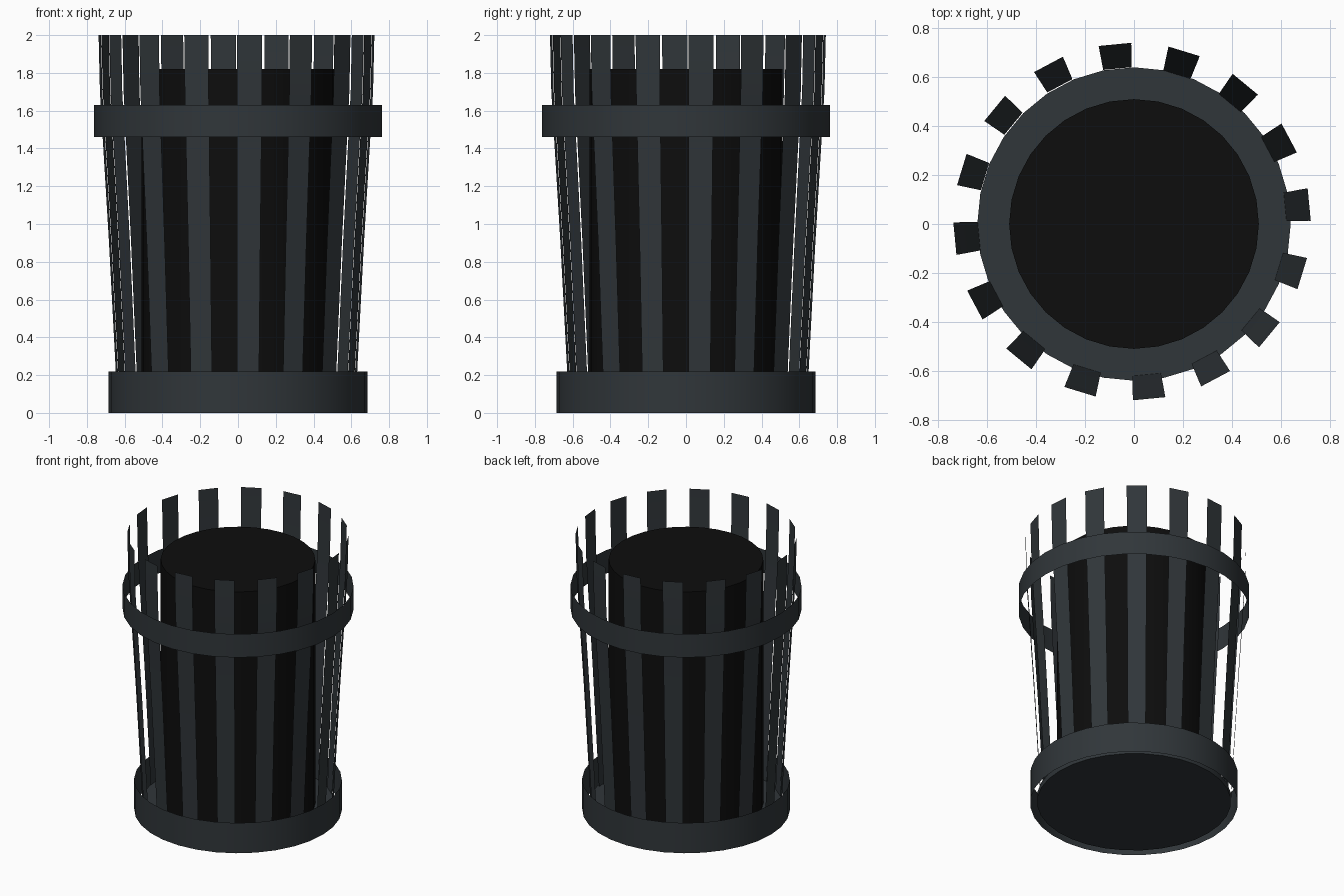
import bpy, bmesh, math
from mathutils import Matrix

if "Cube" in bpy.data.objects:
    bpy.data.objects.remove(bpy.data.objects["Cube"])


def material(name, rgb):
    m = bpy.data.materials.new(name)
    m.diffuse_color = (*rgb, 1)
    m.use_nodes = True
    m.node_tree.nodes["Principled BSDF"].inputs["Base Color"].default_value = m.diffuse_color
    return m


SLATE = material("dark_slate", (0.03, 0.037, 0.042))
BLACK = material("black", (0.004, 0.004, 0.004))


def finish(name, bm, mat, smooth=True):
    mesh = bpy.data.meshes.new(name)
    bm.to_mesh(mesh)
    bm.free()
    mesh.materials.append(mat)
    obj = bpy.data.objects.new(name, mesh)
    bpy.context.collection.objects.link(obj)
    if smooth:
        bpy.ops.object.select_all(action='DESELECT')
        obj.select_set(True)
        bpy.context.view_layer.objects.active = obj
        bpy.ops.object.shade_smooth_by_angle(angle=math.radians(40))
    return obj


def drum(name, radius, z0, z1, mat, capped):
    bm = bmesh.new()
    bmesh.ops.create_cone(bm, cap_ends=capped, segments=32, radius1=radius,
                          radius2=radius, depth=z1 - z0,
                          matrix=Matrix.Translation((0, 0, (z0 + z1) / 2)))
    return finish(name, bm, mat)


# Thin hoops, floor disc and dark inner bin
drum("lower_hoop", 0.685, 0.0, 0.22, SLATE, False)
drum("upper_hoop", 0.762, 1.46, 1.63, SLATE, False)
drum("floor_disc", 0.64, 0.01, 0.05, SLATE, True)
drum("inner_bin", 0.51, 0.05, 1.82, BLACK, True)

# Leaning slats: thin sheets following (radius, height, half width)
PROFILE = [(0.628, 0.05, 0.058), (0.638, 0.25, 0.059), (0.672, 0.9, 0.062),
           (0.705, 1.45, 0.065), (0.720, 1.7, 0.066), (0.727, 2.0, 0.067)]
COUNT = 16
bm = bmesh.new()
for i in range(COUNT):
    turn = (Matrix.Translation((-0.008, 0.01, 0))
            @ Matrix.Rotation(math.radians(5.5) + i * math.tau / COUNT, 4, 'Z'))
    rows = [[bm.verts.new(turn @ Matrix.Translation((r, s * w, z)).translation)
             for s in (-1, 1)] for r, z, w in PROFILE]
    for a, b in zip(rows, rows[1:]):
        bm.faces.new((a[0], a[1], b[1], b[0]))
finish("slats", bm, SLATE)
